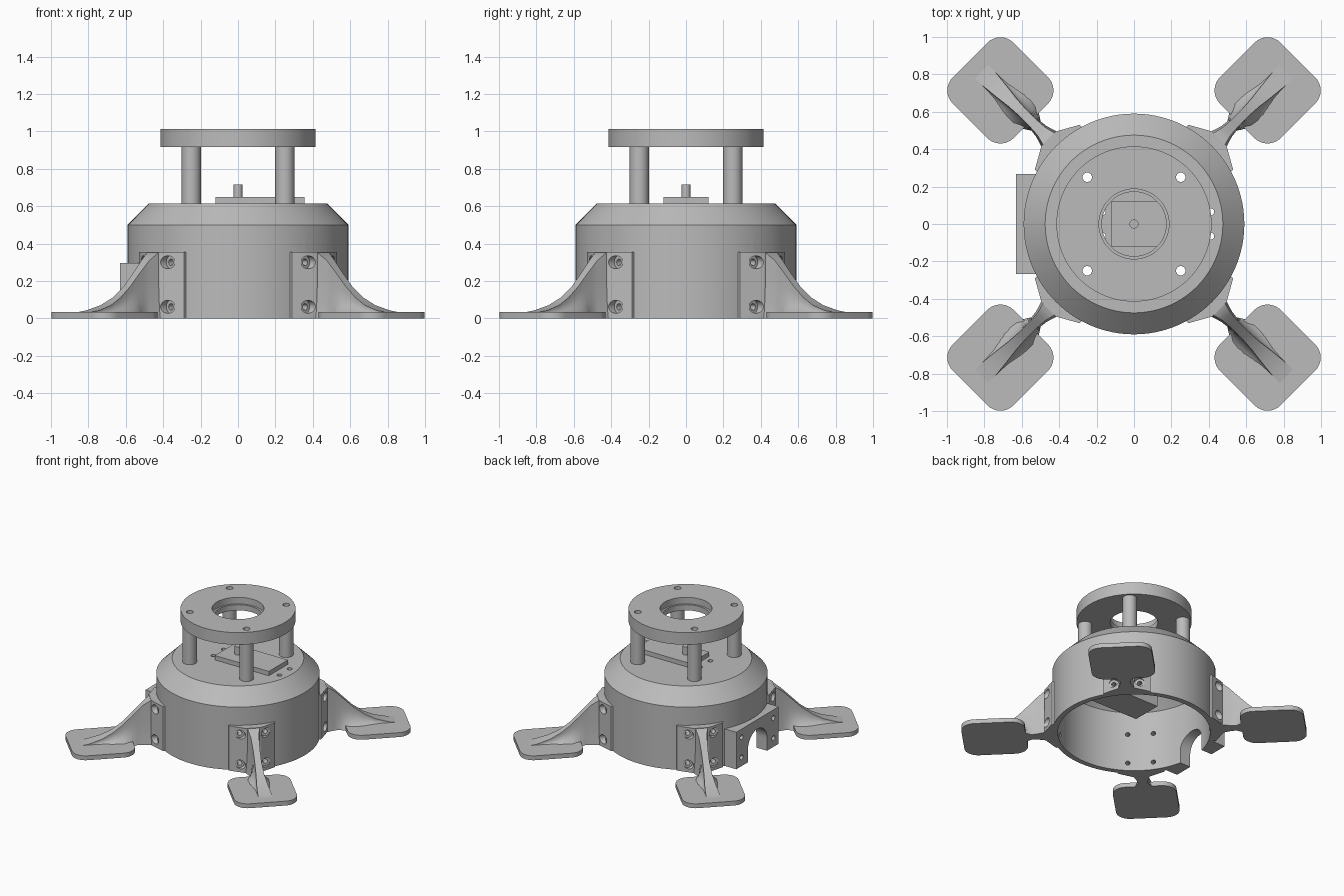
import bpy, bmesh, math
from mathutils import Matrix, Vector

if "Cube" in bpy.data.objects:
    bpy.data.objects.remove(bpy.data.objects["Cube"])

grey = bpy.data.materials.new("plain grey")
grey.use_nodes = True
colour = (0.5, 0.5, 0.5, 1)
grey.diffuse_color = colour
grey.node_tree.nodes["Principled BSDF"].inputs["Base Color"].default_value = colour


def finish(name, bm):
    bmesh.ops.recalc_face_normals(bm, faces=bm.faces)
    me = bpy.data.meshes.new(name)
    bm.to_mesh(me)
    bm.free()
    me.materials.append(grey)
    ob = bpy.data.objects.new(name, me)
    bpy.context.collection.objects.link(ob)
    return ob


def smooth(ob, angle=30):
    bpy.ops.object.select_all(action="DESELECT")
    ob.select_set(True)
    bpy.context.view_layer.objects.active = ob
    bpy.ops.object.shade_smooth_by_angle(angle=math.radians(angle))


def revolve(bm, profile, matrix=Matrix(), n=64):
    """Spin a closed (radius, height) loop about z; radius 0 points become caps."""
    rings = []
    for r, z in profile:
        if r == 0:
            rings.append([bm.verts.new(matrix @ Vector((0, 0, z)))] * n)
        else:
            rings.append([bm.verts.new(matrix @ Vector((r * math.cos(a), r * math.sin(a), z)))
                          for a in (2 * math.pi * i / n for i in range(n))])
    for k, lo in enumerate(rings):
        hi = rings[(k + 1) % len(rings)]
        for i in range(n):
            j = (i + 1) % n
            quad = list(dict.fromkeys((lo[i], lo[j], hi[j], hi[i])))
            if len(quad) > 2:
                bm.faces.new(quad)


def rod(bm, r, z0, z1, matrix=Matrix(), n=24):
    revolve(bm, [(0, z0), (r, z0), (r, z1), (0, z1)], matrix, n)


def box(bm, x0, x1, y0, y1, z0, z1):
    m = Matrix.Translation(((x0 + x1) / 2, (y0 + y1) / 2, (z0 + z1) / 2))
    bmesh.ops.create_cube(bm, size=1, matrix=m @ Matrix.Diagonal((x1 - x0, y1 - y0, z1 - z0, 1)))


def prism(bm, outline, depth):
    """Extrude a 3D outline along a vector."""
    face = bm.faces.new([bm.verts.new(p) for p in outline])
    ext = bmesh.ops.extrude_face_region(bm, geom=[face])["geom"]
    bmesh.ops.translate(bm, vec=depth, verts=[v for v in ext if isinstance(v, bmesh.types.BMVert)])
    # the starting face stays as the other cap
    if not face.is_valid:
        bmesh.ops.holes_fill(bm, edges=bm.edges)


def carve(ob, bm):
    cutter = finish("cutter", bm)
    cutter.hide_render = True
    mod = ob.modifiers.new("carve", "BOOLEAN")
    mod.operation, mod.solver, mod.object = "DIFFERENCE", "EXACT", cutter
    deps = bpy.context.evaluated_depsgraph_get()
    me = bpy.data.meshes.new_from_object(ob.evaluated_get(deps))
    ob.modifiers.clear()
    ob.data = me
    bpy.data.objects.remove(cutter)


along_x = Matrix.Rotation(math.pi / 2, 4, "Y")
turns = [Matrix.Rotation(math.radians(45 + 90 * k), 4, "Z") for k in range(4)]
screws = [(t, z) for t in (-0.093, 0.093) for z in (0.062, 0.3)]
posts = [(x, y) for x in (-0.25, 0.25) for y in (-0.25, 0.25)]


def arch_cutter(bm, x0, x1, w=0.12, zc=0.1):
    arc = [(x0, w * math.cos(math.pi * i / 24), zc + w * math.sin(math.pi * i / 24)) for i in range(25)]
    prism(bm, [(x0, w, -0.1)] + arc + [(x0, -w, -0.1)], (x1 - x0, 0, 0))


# Hollow body shell with sloped shoulder
bm = bmesh.new()
revolve(bm, [(0.59, 0), (0.59, 0.5), (0.475, 0.615), (0, 0.615),
             (0, 0.575), (0.455, 0.575), (0.55, 0.48), (0.55, 0)], n=96)
body = finish("body_shell", bm)
bm = bmesh.new()
for x, y in posts:
    rod(bm, 0.025, 0.5, 0.7, Matrix.Translation((x, y, 0)))
for x in (-0.17, 0.41):
    for y in (-0.065, 0.065):
        rod(bm, 0.019, 0.5, 0.7, Matrix.Translation((x, y, 0)))
for turn in turns:
    for t, z in screws:
        rod(bm, 0.017, 0.45, 0.7, turn @ Matrix.Translation((0, t, z)) @ along_x)
arch_cutter(bm, -0.8, -0.4)
carve(body, bm)
smooth(body)

# Top ring with stepped bore
bm = bmesh.new()
revolve(bm, [(0.415, 0.915), (0.415, 1.012), (0.187, 1.012), (0.187, 0.96),
             (0.172, 0.96), (0.172, 0.915)], n=96)
ring = finish("top_ring", bm)
bm = bmesh.new()
for x, y in posts:
    rod(bm, 0.025, 0.85, 1.1, Matrix.Translation((x, y, 0)))
carve(ring, bm)
smooth(ring)

# Hollow posts
for i, (x, y) in enumerate(posts):
    bm = bmesh.new()
    revolve(bm, [(0.051, 0.614), (0.051, 0.916), (0.025, 0.916), (0.025, 0.614)],
            Matrix.Translation((x, y, 0)), 32)
    smooth(finish(f"post_{i + 1}", bm))

# Drive unit with mounting tabs and shaft
bm = bmesh.new()
box(bm, -0.12, 0.355, -0.12, 0.12, 0.21, 0.65)
finish("drive_unit", bm)
bm = bmesh.new()
box(bm, -0.2, 0.44, -0.11, 0.11, 0.545, 0.575)
tabs = finish("drive_tabs", bm)
bm = bmesh.new()
for x in (-0.17, 0.41):
    for y in (-0.065, 0.065):
        rod(bm, 0.019, 0.5, 0.7, Matrix.Translation((x, y, 0)))
carve(tabs, bm)
bm = bmesh.new()
rod(bm, 0.024, 0.64, 0.715)
smooth(finish("drive_shaft", bm))

# Side bracket around the arched opening
bm = bmesh.new()
box(bm, -0.63, -0.5, -0.267, 0.267, 0, 0.295)
bracket = finish("side_bracket", bm)
bm = bmesh.new()
arch_cutter(bm, -0.8, -0.4)
for y in (-0.2, 0.2):
    for z in (0.07, 0.23):
        rod(bm, 0.019, -0.7, -0.58, Matrix.Translation((0, y, z)) @ along_x)
carve(bracket, bm)
bm = bmesh.new()
rod(bm, 0.56, -0.1, 0.5, n=96)
carve(bracket, bm)
smooth(bracket)

# Leg parts, pointing along +x
bm = bmesh.new()
half = [(0.555, -0.17), (0.58, -0.17), (0.645, -0.055)]
outline = half + [(x, -y) for x, y in reversed(half)]
prism(bm, [(x, y, 0) for x, y in outline], (0, 0, 0.355))
plate = finish("leg_plate", bm)
bm = bmesh.new()
for t, z in screws:
    revolve(bm, [(0, 0.5), (0.017, 0.5), (0.017, 0.6), (0.035, 0.6), (0.035, 0.7), (0, 0.7)],
            Matrix.Translation((0, t, z)) @ along_x, 24)
carve(plate, bm)
smooth(plate)

bm = bmesh.new()
corner, flat = 0.1, 0.13
pad_outline = []
for k in range(4):
    mid = math.radians(45 + 90 * k)
    for i in range(9):
        a = mid + math.radians(-45 + 90 * i / 8)
        pad_outline.append((1.01 + flat * math.copysign(1, math.cos(mid)) + corner * math.cos(a),
                            flat * math.copysign(1, math.sin(mid)) + corner * math.sin(a), 0))
prism(bm, pad_outline, (0, 0, 0.035))
pad = finish("foot_pad", bm)
smooth(pad)

# Web stations: distance out, ridge height, base half width, ridge half width
stations = [(0.60, 0.355, 0.065, 0.05), (0.64, 0.355, 0.058, 0.045), (0.70, 0.31, 0.04, 0.03),
            (0.74, 0.27, 0.035, 0.027), (0.78, 0.23, 0.06, 0.025), (0.84, 0.17, 0.12, 0.025),
            (0.92, 0.11, 0.15, 0.03), (1.0, 0.07, 0.15, 0.04), (1.1, 0.042, 0.13, 0.05),
            (1.16, 0.034, 0.1, 0.05)]
bm = bmesh.new()
loops = []
steps = 8
for x, h, base, top in stations:
    side = [(top + (base - top) * (1 - i / steps) ** 3, h * i / steps) for i in range(steps + 1)]
    section = side + [(-t, z) for t, z in reversed(side)]
    loops.append([bm.verts.new((x, t, z)) for t, z in section])
for a, b in zip(loops, loops[1:]):
    for i in range(len(a)):
        j = (i + 1) % len(a)
        bm.faces.new((a[i], a[j], b[j], b[i]))
bm.faces.new(loops[0])
bm.faces.new(loops[-1])
web = finish("leg_web", bm)
smooth(web, 40)

# Four legs on the diagonals
names = ["back_left", "back_right", "front_right", "front_left"]
for part in (plate, pad, web):
    base_name = part.name
    for k, turn in enumerate(turns):
        ob = part if k == 0 else part.copy()
        if k:
            bpy.context.collection.objects.link(ob)
        ob.name = f"{names[k]}_{base_name}"
        ob.matrix_world = turn
